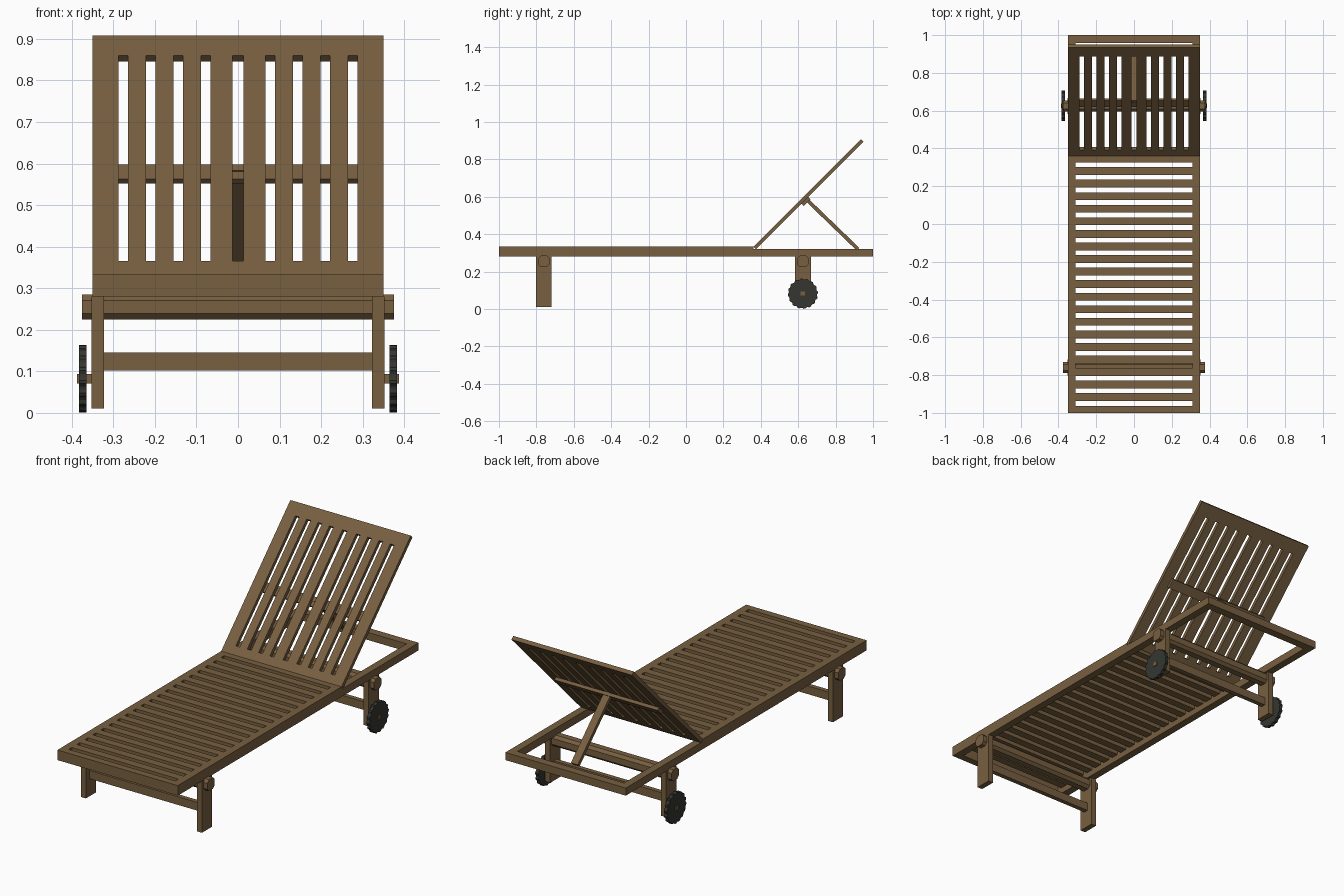
import bpy, bmesh, math
from mathutils import Matrix

cube = bpy.data.objects.get("Cube")
if cube:
    bpy.data.objects.remove(cube, do_unlink=True)


def material(name, color):
    m = bpy.data.materials.new(name)
    m.use_nodes = True
    m.diffuse_color = color
    m.node_tree.nodes["Principled BSDF"].inputs["Base Color"].default_value = color
    return m


wood = material("brown wood", (0.185, 0.115, 0.052, 1))
rubber = material("dark rubber", (0.035, 0.037, 0.03, 1))


def finish(name, bm, mat):
    bmesh.ops.recalc_face_normals(bm, faces=bm.faces)
    mesh = bpy.data.meshes.new(name)
    bm.to_mesh(mesh)
    bm.free()
    mesh.materials.append(mat)
    obj = bpy.data.objects.new(name, mesh)
    bpy.context.collection.objects.link(obj)
    return obj


def boxes(name, spans, mat=wood):
    """One object from boxes given as (x range, y range, z range)."""
    bm = bmesh.new()
    for span in spans:
        size = [b - a for a, b in span]
        mid = [(a + b) / 2 for a, b in span]
        bmesh.ops.create_cube(bm, size=1, matrix=Matrix.Translation(mid) @ Matrix.Diagonal((*size, 1)))
    return finish(name, bm, mat)


def prism(name, outline, x0, x1, mat):
    """Extrude a (y, z) outline along x."""
    bm = bmesh.new()
    face = bm.faces.new([bm.verts.new((x0, y, z)) for y, z in outline])
    new = bmesh.ops.extrude_face_region(bm, geom=[face])["geom"]
    bmesh.ops.translate(bm, vec=(x1 - x0, 0, 0), verts=[v for v in new if isinstance(v, bmesh.types.BMVert)])
    return finish(name, bm, mat)


HALF, INNER = 0.35, 0.31
BASE, DECK, REAR_TOP = 0.28, 0.333, 0.32
SEAT_END = 0.362
FRONT_Y, REAR_Y = -0.76, 0.625
AXLE_Z = 0.082

# Frame rails
for side, s in (("left", 1), ("right", -1)):
    xs = sorted((s * INNER, s * HALF))
    boxes(side + "_seat_rail", [(xs, (-1, SEAT_END), (BASE, DECK))])
    boxes(side + "_rear_rail", [(xs, (SEAT_END, 1), (BASE, REAR_TOP))])
boxes("front_end_rail", [((-INNER, INNER), (-1, -0.963), (BASE, DECK))])
boxes("rear_end_rail", [((-INNER, INNER), (0.957, 1), (BASE, REAR_TOP))])

# Seat slats between evenly spaced gaps
pitch, gap, count = 0.0665, 0.025, 20
slats = []
for i in range(count):
    start = -0.95 + i * pitch + gap / 2
    end = start + pitch - gap if i < count - 1 else SEAT_END
    slats.append(((-INNER, INNER), (start, end), (DECK - 0.022, DECK)))
boxes("seat_slats", slats)

# Backrest panel, built flat and tilted about its lower edge
LENGTH, THICK = 0.813, 0.02
low, high = 0.046, 0.745
centres = [0.078 + 0.066 * k for k in range(4)]
slots = sorted([(c - 0.0115, c + 0.0115) for c in centres]
               + [(-c - 0.0115, -c + 0.0115) for c in centres] + [(-0.0135, 0.0135)])
edges = [-HALF] + [x for slot in slots for x in slot] + [HALF]
depth = (-THICK, 0)
panel = [((a, b), (low, high), depth) for a, b in zip(edges[::2], edges[1::2])]
panel += [((-HALF, HALF), (0, low), depth), ((-HALF, HALF), (high, LENGTH), depth)]
backrest = boxes("backrest", panel)
brace = boxes("backrest_brace", [((-0.3, 0.3), (0.345, 0.395), (-THICK - 0.016, -THICK))])
for part in (backrest, brace):
    part.location = (0, 0.36, DECK)
    part.rotation_euler.x = math.radians(45)

# Prop strut from the brace down to the rear of the frame
prop = boxes("prop_strut", [((-0.02, 0.02), (0, 0.39), (-0.01, 0.01))])
prop.location = (0, 0.64, 0.59)
prop.rotation_euler.x = math.radians(-44)

# Legs, chamfered cross beams and lower stretchers
for end, y, foot in (("front", FRONT_Y, 0.01), ("rear", REAR_Y, 0.04)):
    for side, s in (("left", 1), ("right", -1)):
        xs = sorted((s * 0.323, s * 0.352))
        boxes(f"{end}_{side}_leg", [(xs, (y - 0.042, y + 0.042), (foot, BASE))])
    r, c = 0.03, 0.016
    octagon = [(-r, -c), (-c, -r), (c, -r), (r, -c), (r, c), (c, r), (-c, r), (-r, c)]
    prism(end + "_cross_beam", [(y + a, 0.255 + b) for a, b in octagon], -0.375, 0.375, wood)
    boxes(end + "_stretcher", [((-0.323, 0.323), (y - 0.012, y + 0.012), (0.102, 0.145))])

# Treaded wheels on square axle stubs
TEETH = 16
tread = []
for i in range(TEETH * 4):
    a = math.tau * (i + 0.5) / (TEETH * 4)
    radius = 0.081 if i % 4 < 2 else 0.076
    tread.append((REAR_Y + radius * math.cos(a), AXLE_Z + radius * math.sin(a)))
for side, s in (("left", 1), ("right", -1)):
    prism(side + "_wheel", tread, s * 0.365, s * 0.383, rubber)
    boxes(side + "_axle", [(sorted((s * 0.352, s * 0.387)),
                            (REAR_Y - 0.012, REAR_Y + 0.012), (AXLE_Z - 0.011, AXLE_Z + 0.011))])
